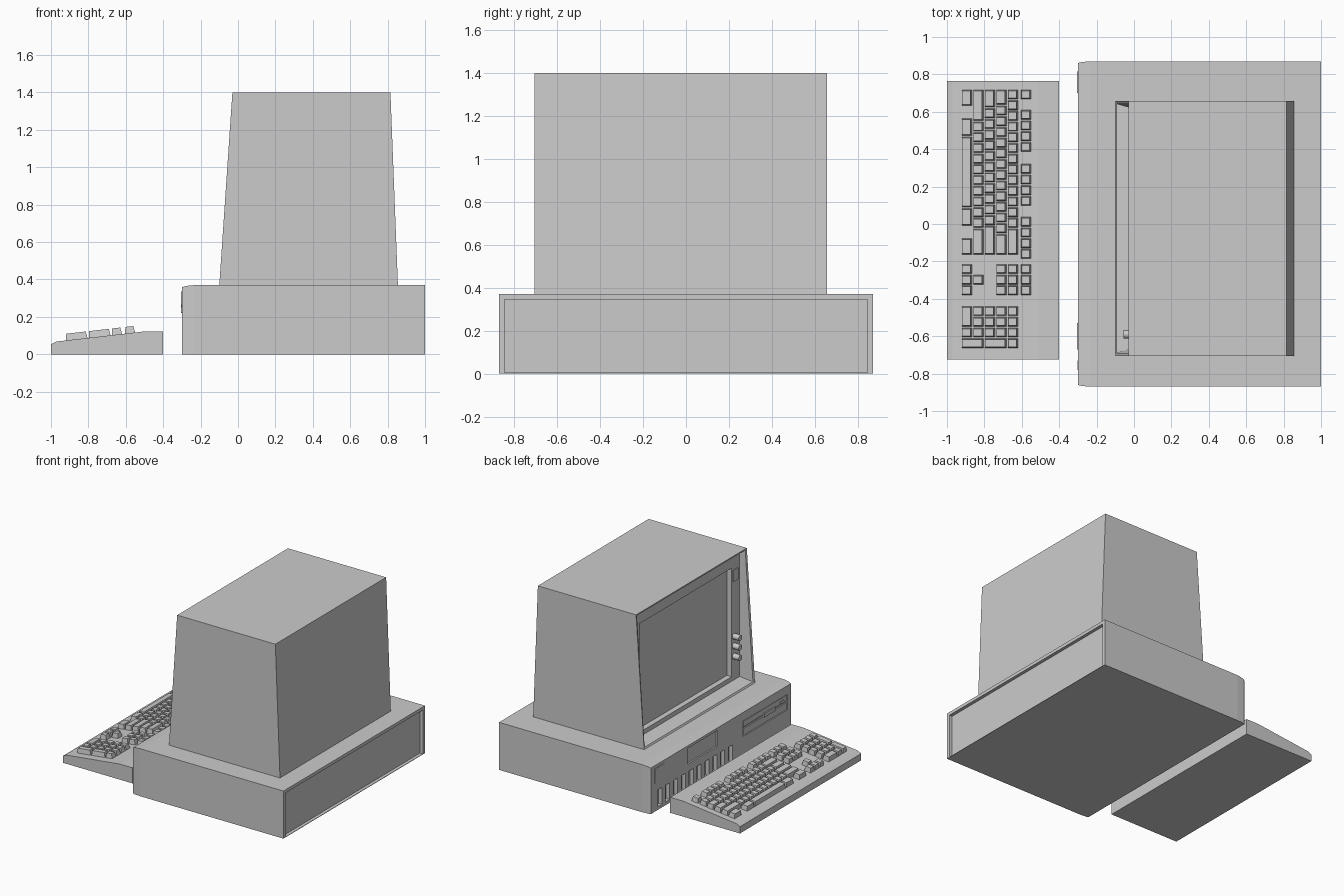
import bpy, bmesh, math

if "Cube" in bpy.data.objects:
    bpy.data.objects.remove(bpy.data.objects["Cube"])


def finish(bm, name):
    bmesh.ops.recalc_face_normals(bm, faces=bm.faces)
    me = bpy.data.meshes.new(name)
    bm.to_mesh(me)
    bm.free()
    ob = bpy.data.objects.new(name, me)
    bpy.context.collection.objects.link(ob)
    return ob


def loft(bm, rings):
    """Bridge rectangles (x_bottom, x_top, y0, y1, z0, z1) and cap both ends."""
    loops = []
    for xb, xt, y0, y1, z0, z1 in rings:
        pts = [(xb, y0, z0), (xb, y1, z0), (xt, y1, z1), (xt, y0, z1)]
        loops.append([bm.verts.new(p) for p in pts])
    for a, b in zip(loops, loops[1:]):
        for i in range(4):
            j = (i + 1) % 4
            bm.faces.new((a[i], a[j], b[j], b[i]))
    bm.faces.new(loops[0])
    bm.faces.new(loops[-1])


def box(bm, x0, x1, y0, y1, z0, z1):
    loft(bm, [(x0, x0, y0, y1, z0, z1), (x1, x1, y0, y1, z0, z1)])


def box_object(name, *dims):
    bm = bmesh.new()
    box(bm, *dims)
    return finish(bm, name)


# System case: softened front edge, recessed rear panel
bm = bmesh.new()
loft(bm, [(-.30, -.30, -.86, .86, 0, .358),
          (-.28, -.28, -.866, .866, 0, .365),
          (-.23, -.23, -.87, .87, 0, .37),
          (1.0, 1.0, -.87, .87, 0, .37),
          (1.0, 1.0, -.845, .845, .004, .345),
          (.975, .975, -.845, .845, .004, .345)])
case = finish(bm, "system_case")

# Cutters: vents, badge recess, drive bay
bm = bmesh.new()
for i in range(10):
    y = .75 - .0965 * i
    box(bm, -.35, -.27, y - .025, y + .025, .025, .155)
box(bm, -.35, -.288, .04, .41, .215, .338)
box(bm, -.35, -.288, -.82, -.27, .17, .29)
cutter = finish(bm, "front_cutter")
cutter.hide_render = True
cutter.hide_viewport = False
cutter.display_type = 'WIRE'
mod = case.modifiers.new("front_openings", 'BOOLEAN')
mod.operation = 'DIFFERENCE'
mod.solver = 'EXACT'
mod.object = cutter

# Front panel details
box_object("name_plate", -.305, -.295, .70, .815, .22, .335)
box_object("drive_upper_face", -.297, -.28, -.81, -.28, .242, .285)
box_object("drive_lower_face", -.297, -.28, -.81, -.28, .175, .228)
box_object("drive_lever", -.304, -.28, -.67, -.53, .222, .252)
box_object("drive_light", -.302, -.29, -.78, -.73, .25, .265)

# Monitor: tapered shell, sloped bezel and sunken screen
bm = bmesh.new()
loft(bm, [(.855, .815, -.705, .657, .37, 1.4),
          (-.10, -.03, -.705, .657, .37, 1.4),
          (-.093, -.027, -.69, .642, .382, 1.388),
          (0, 0, -.66, .615, .41, 1.37),
          (0, 0, -.56, .57, .445, 1.29),
          (.035, .035, -.555, .565, .45, 1.285)])
finish(bm, "monitor")

# Monitor controls
for n, z in enumerate((.75, .675, .595)):
    bpy.ops.mesh.primitive_cylinder_add(vertices=16, radius=.022, depth=.06,
                                        location=(-.025, -.59, z),
                                        rotation=(0, math.pi / 2, 0))
    bpy.context.object.name = f"knob_{n + 1}"
    bpy.ops.object.shade_smooth_by_angle()
box_object("monitor_badge", -.008, .005, -.635, -.575, 1.18, 1.27)

# Keyboard body: extruded side profile
bm = bmesh.new()
profile = [(-1, 0), (-1, .053), (-.97, .068), (-.51, .121), (-.40, .121), (-.40, 0)]
face = bm.faces.new([bm.verts.new((x, -.725, z)) for x, z in profile])
ext = bmesh.ops.extrude_face_region(bm, geom=[face])
bmesh.ops.translate(bm, vec=(0, 1.49, 0),
                    verts=[g for g in ext["geom"] if isinstance(g, bmesh.types.BMVert)])
finish(bm, "keyboard_body")

# Keys: tapered caps following the slope of the body
keys = bmesh.new()
U = .0572


def key(row, y_top, width=1, rows=1):
    """Row 0 is nearest the user; y_top is the key's +y edge; sizes in key units."""
    x0 = -.92 + .0615 * row if row < 5 else -.604
    x1 = x0 + .055 + .0615 * (rows - 1)
    y1, y0 = y_top - .002, y_top - width * U + .004
    s = .0085
    loops = []
    for inset, h in ((0, -.004), (.006, .036)):
        quad = [(x0 + inset, y0 + inset), (x0 + inset, y1 - inset),
                (x1 - inset, y1 - inset), (x1 - inset, y0 + inset)]
        loops.append([keys.verts.new((x - .12 * max(h, 0), y, .073 + .115 * (x + .92) + h))
                      for x, y in quad])
    a, b = loops
    for i in range(4):
        j = (i + 1) % 4
        keys.faces.new((a[i], a[j], b[j], b[i]))
    keys.faces.new(a)
    keys.faces.new(b)


def key_run(row, y, widths):
    for w in widths:
        if w > 0:
            key(row, y, w)
        y -= abs(w) * U      # negative widths are gaps


# Main block
L = .72
key_run(5, L, [1, -.9] + [1] * 4 + [-1.05] + [1] * 4 + [-.95] + [1] * 4)
key_run(4, L, [1] * 13 + [2.5])
key_run(3, L, [1.5] + [1] * 12 + [2])
key_run(2, L, [1.75] + [1] * 11 + [2.75])
key_run(1, L, [3] + [1] * 10 + [2.5])
key_run(0, L, [1.6, -1.1, 1.7, 6.7, 1.7, -1.1, 1.6])

# Navigation block and arrows
for r in (5, 4, 3, 0):
    key_run(r, -.213, [1] * 3)
key(1, -.213 - U)

# Number pad
P = -.438
for r in (4, 3, 2, 1):
    key_run(r, P, [1] * 3)
key_run(0, P, [2, 1])
key(4, P - 3 * U)
for r in (2, 0):
    key(r, P - 3 * U, rows=2)
finish(keys, "keys")
